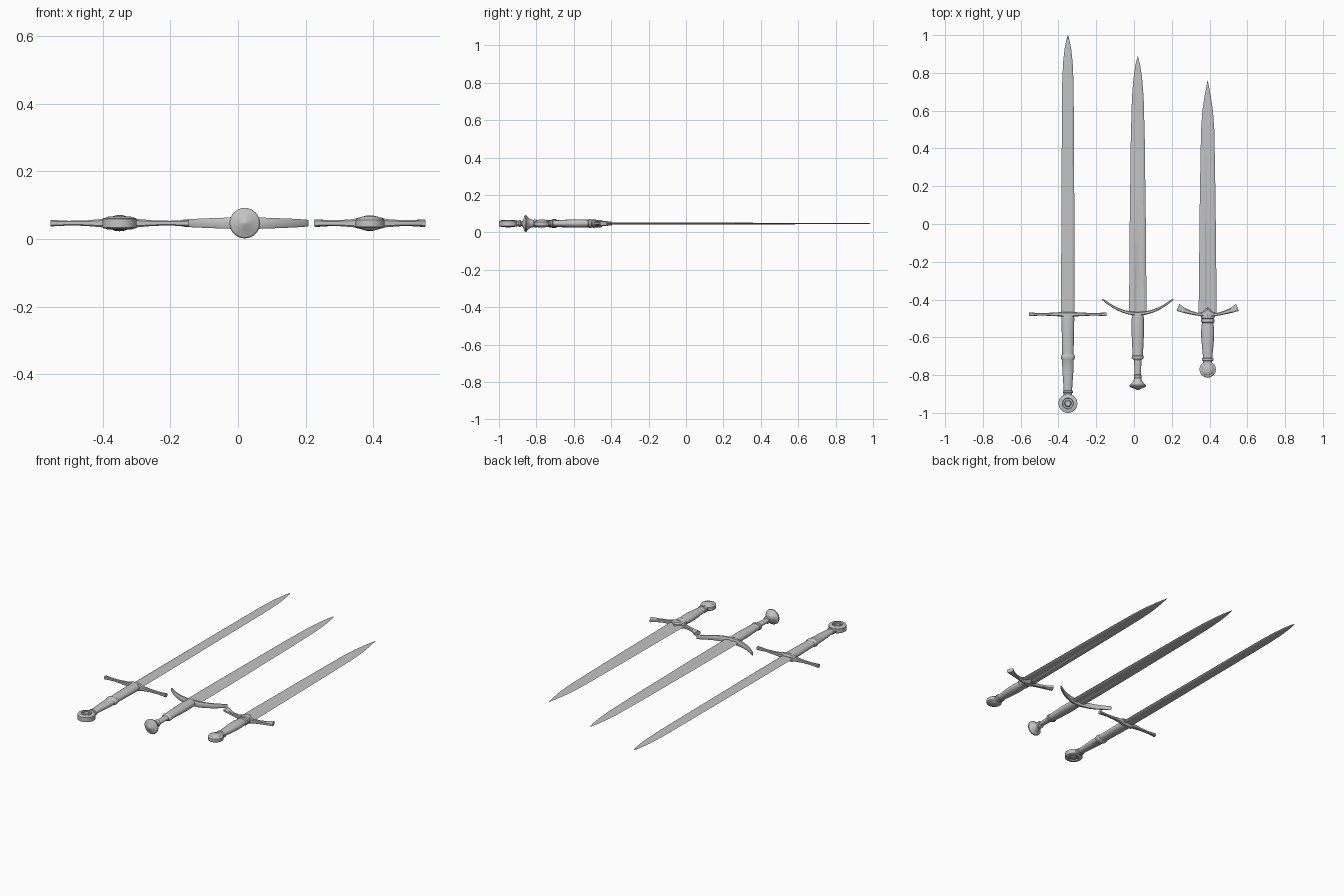
import bpy, bmesh, math

Z = 0.047  # height of the swords' common centre plane
steel = bpy.data.materials.new("steel_grey")
steel.diffuse_color = (0.55, 0.55, 0.55, 1)


def loft(name, rings, at, angle=30):
    """Skin a list of equal-length rings of points and cap both ends."""
    bm = bmesh.new()
    vs = [[bm.verts.new(p) for p in r] for r in rings]
    n = len(rings[0])
    for a, b in zip(vs, vs[1:]):
        for i in range(n):
            j = (i + 1) % n
            bm.faces.new((a[i], a[j], b[j], b[i]))
    bm.faces.new(vs[0])
    bm.faces.new(vs[-1])
    bmesh.ops.recalc_face_normals(bm, faces=bm.faces)
    me = bpy.data.meshes.new(name)
    bm.to_mesh(me)
    bm.free()
    me.materials.append(steel)
    ob = bpy.data.objects.new(name, me)
    ob.location = at
    bpy.context.collection.objects.link(ob)
    bpy.ops.object.select_all(action='DESELECT')
    ob.select_set(True)
    bpy.context.view_layer.objects.active = ob
    bpy.ops.object.shade_smooth_by_angle(angle=math.radians(angle))
    return ob


def circle(n):
    return [(math.cos(2 * math.pi * i / n), math.sin(2 * math.pi * i / n)) for i in range(n)]


def turned(name, x, profile, flat=1.0, n=32):
    """Part turned about the sword axis; profile of (y, radius)."""
    loft(name, [[(c * r, y, s * r * flat) for c, s in circle(n)] for y, r in profile], (x, 0, Z))


def disc(name, x, y, profile, n=40):
    """Disc pommel turned about z; profile of (radius, z) for the upper half, mirrored."""
    full = profile + [(r, -z) for r, z in reversed(profile)]
    loft(name, [[(c * r, s * r, z) for c, s in circle(n)] for r, z in full], (x, y, Z))


def blade(name, x, stations, fuller_end):
    """Bevelled blade; stations of (y, half width, half thickness), hollow near the hilt."""
    rings = []
    for y, w, t in stations:
        g = t * (0.4 if y < fuller_end else 1)
        up = [(0.7 * w, t), (0.3 * w, t), (0.15 * w, g), (-0.15 * w, g), (-0.3 * w, t), (-0.7 * w, t)]
        sec = [(w, 0)] + up + [(-w, 0)] + [(a, -b) for a, b in reversed(up)]
        rings.append([(a, y, b) for a, b in sec])
    loft(name, rings, (x, 0, Z), 12)


def guard(name, x, stations):
    """Symmetric cross-guard; stations from the middle outwards:
    (x lower, y lower, x upper, y upper, half height)."""
    right = []
    for xl, yl, xu, yu, h in stations:
        ring = []
        for f, g in ((0, .6), (.2, 1), (.8, 1), (1, .6), (1, -.6), (.8, -1), (.2, -1), (0, -.6)):
            ring.append((xl + (xu - xl) * f, yl + (yu - yl) * f, g * h))
        right.append(ring)
    left = [[(-a, b, c) for a, b, c in r] for r in reversed(right[1:])]
    loft(name, left + right, (x, 0, Z))


# Long sword: straight guard, ringed grip, wheel pommel
X = -0.35
blade("long_blade", X, [(-0.48, .036, .005), (-0.1, .035, .005), (0.1, .034, .0045), (0.5, .032, .004),
      (0.75, .03, .0035), (0.86, .025, .003), (0.93, .017, .0025), (0.975, .008, .002), (1.0, .0006, .0003)], -0.6)
guard("long_guard", X, [(a, -0.478 - h, a, -0.478 + h, z) for a, h, z in (
      (0, .013, .02), (.03, .013, .019), (.045, .011, .013), (.1, .008, .008), (.15, .007, .007),
      (.19, .009, .009), (.205, .01, .01))])
turned("long_grip", X, [(-0.485, .033), (-0.5, .034), (-0.6, .032), (-0.69, .03), (-0.695, .035), (-0.705, .037),
       (-0.715, .035), (-0.72, .031), (-0.78, .029), (-0.85, .024), (-0.882, .022), (-0.885, .027),
       (-0.893, .027), (-0.896, .022), (-0.903, .022), (-0.91, .026)], 0.65)
disc("long_pommel", X, -0.95, [(.001, .02), (.014, .02), (.018, .017), (.019, .011), (.027, .011), (.029, .019),
     (.034, .019), (.042, .016), (.048, .015), (.05, .013)])

# Middle sword: upswept crescent guard, waisted grip, trumpet pommel
X = 0.02
blade("middle_blade", X, [(-0.48, .046, .005), (-0.12, .044, .005), (-0.1, .044, .005), (0.2, .04, .0045),
      (0.45, .037, .004), (0.67, .031, .0035), (0.77, .023, .003), (0.84, .013, .0025), (0.89, .0006, .0003)], -0.11)
arc = []
for i in range(13):
    t = i / 12
    a = 0.187 * math.sin(t * math.pi / 2 * 0.95) / math.sin(math.pi / 2 * 0.95)
    y = -0.475 + 0.077 * (a / 0.187) ** 2
    slope = math.atan(2 * 0.077 * a / 0.187 ** 2)
    h = 0.010 - 0.007 * t
    dx, dy = -math.sin(slope) * h, math.cos(slope) * h
    arc.append((a - dx, y - dy, a + dx, y + dy, 0.018 - 0.009 * t))
guard("middle_guard", X, arc)
turned("middle_grip", X, [(-0.48, .03), (-0.5, .032), (-0.57, .033), (-0.64, .03), (-0.695, .027), (-0.698, .031),
       (-0.706, .032), (-0.713, .029), (-0.72, .02), (-0.76, .018), (-0.805, .016)], 0.68)
turned("middle_pommel", X, [(-0.798, .016), (-0.8, .021), (-0.81, .021), (-0.815, .019), (-0.83, .023), (-0.84, .029),
       (-0.848, .037), (-0.853, .044), (-0.858, .045), (-0.863, .041), (-0.872, .018), (-0.878, .007), (-0.88, .001)])

# Short sword: flared guard with a central peak, swelling grip, lens pommel
X = 0.39
blade("short_blade", X, [(-0.48, .048, .005), (-0.1, .044, .005), (0.1, .042, .0045), (0.35, .038, .004),
      (0.5, .035, .0035), (0.6, .028, .003), (0.68, .016, .0025), (0.76, .0006, .0003)], 0.2)
guard("short_guard", X, [(0, -.493, 0, -.443, .02), (.012, -.492, .012, -.452, .02), (.03, -.49, .03, -.469, .017),
      (.05, -.486, .049, -.471, .012), (.09, -.479, .086, -.46, .009), (.13, -.47, .122, -.444, .009),
      (.165, -.46, .15, -.423, .011)])
turned("short_grip", X, [(-0.485, .034), (-0.497, .036), (-0.502, .031), (-0.508, .036), (-0.518, .036),
       (-0.523, .03), (-0.56, .034), (-0.6, .034), (-0.65, .03), (-0.7, .025), (-0.71, .025), (-0.713, .03),
       (-0.722, .03), (-0.726, .024), (-0.74, .024)], 0.65)
disc("short_pommel", X, -0.77, [(.001, .022), (.012, .0215), (.022, .0195), (.028, .017), (.03, .015),
     (.036, .0145), (.041, .012), (.043, .009)])
